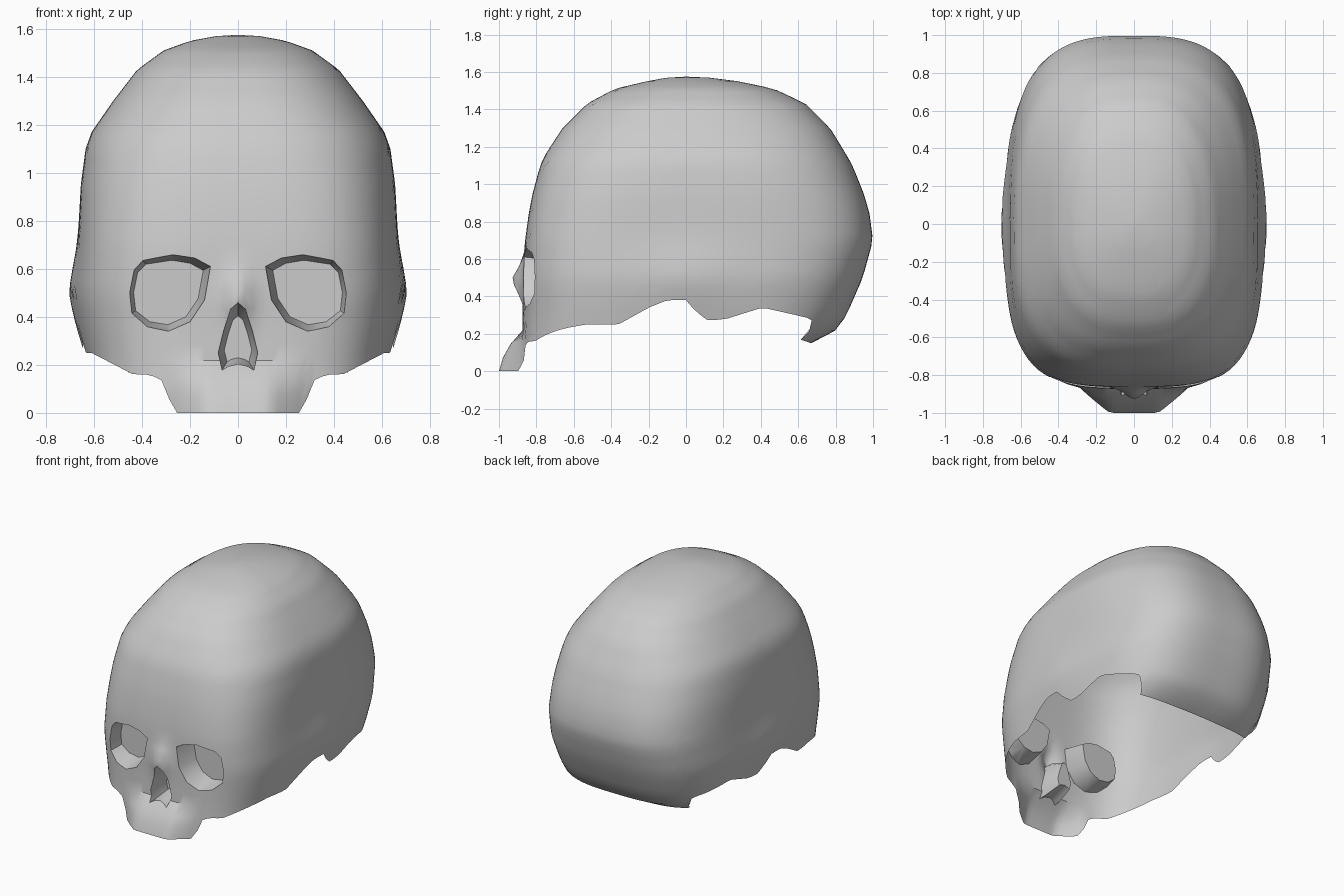
import bpy, bmesh
from math import sin, cos, pi, exp, radians

if "Cube" in bpy.data.objects:
    bpy.data.objects.remove(bpy.data.objects["Cube"])

COLS, ROWS, TOP = 144, 34, 1.575


def interp(table, v, k=1):
    """Linear lookup of column k in a table sorted by its first column."""
    if v <= table[0][0]:
        return table[0][k]
    for a, b in zip(table, table[1:]):
        if v <= b[0]:
            return a[k] + (b[k] - a[k]) * (v - a[0]) / (b[0] - a[0])
    return table[-1][k]


# Horizontal sections: height, half width, front depth, back depth
SECTIONS = [
    (0, .62, .88, .60), (.15, .63, .88, .67), (.20, .635, .875, .78),
    (.25, .64, .875, .83), (.35, .66, .87, .88), (.50, .68, .87, .945),
    (.70, .665, .86, 1.0), (.85, .66, .84, .98), (.95, .655, .82, .95),
    (1.1, .635, .78, .89), (1.17, .61, .745, .85), (1.3, .52, .66, .77),
    (1.43, .42, .53, .64), (1.51, .31, .38, .47), (1.55, .20, .21, .28),
    (1.57, .09, .10, .12), (TOP, 0, 0, 0)]
# Lower rim height, along the face (by x) and along the side (by y)
RIM_FACE = [(.285, 0), (.315, .13), (.38, .16), (.45, .16), (.62, .25)]
RIM_SIDE = [(-.55, .25), (-.36, .25), (-.2, .34), (-.1, .38), (0, .38), (.05, .32),
            (.12, .27), (.22, .28), (.4, .34), (.68, .28), (.73, .17), (.85, .15)]
JAW = [(0, .12), (.12, .085), (.2, 0)]


def section_point(a, z):
    """Rounded-box section, boxier low down, plus nose bridge, jaw and temple bulges."""
    w, f, b = (interp(SECTIONS, z, k) for k in (1, 2, 3))
    s, c = sin(a), cos(a)
    n = interp([(.7, 3.6 if c > 0 else 3.1), (1.5, 2.4)], z)
    r = (abs(s) ** n + abs(c) ** n) ** (-1 / n)
    x, y = w * r * s, -r * c * (f if c > 0 else b)
    x *= 1 + .035 * exp(-(y / .25) ** 2 - ((z - .5) / .18) ** 2)
    if c > 0:
        y -= .06 * exp(-(x / .06) ** 2 - ((z - .48) / .09) ** 2)
        y -= interp(JAW, z) * interp([(.13, 1), (.29, 0)], abs(x))
    return x, y, z


def rim_height(a):
    x, y, _ = section_point(a, .3)
    return interp(RIM_FACE, abs(x)) if y < -.55 else interp(RIM_SIDE, y)


def make_object(name, bm):
    bmesh.ops.recalc_face_normals(bm, faces=bm.faces)
    mesh = bpy.data.meshes.new(name)
    bm.to_mesh(mesh)
    bm.free()
    ob = bpy.data.objects.new(name, mesh)
    bpy.context.collection.objects.link(ob)
    return ob


# Skull shell, closed below by a temporary fan
CAP = (0, 0, .4)
bm = bmesh.new()
rows = [[] for _ in range(ROWS)]
for i in range(COLS):
    a = 2 * pi * i / COLS
    zb = rim_height(a)
    for j in range(ROWS):
        z = zb + (TOP - zb) * sin(j / ROWS * pi / 2)
        rows[j].append(bm.verts.new(section_point(a, z)))
crown, cap = bm.verts.new((0, 0, TOP)), bm.verts.new(CAP)
for i in range(COLS):
    k = (i + 1) % COLS
    for lo, hi in zip(rows, rows[1:]):
        bm.faces.new((lo[i], lo[k], hi[k], hi[i]))
    bm.faces.new((rows[-1][i], rows[-1][k], crown))
    bm.faces.new((rows[0][k], rows[0][i], cap))
skull = make_object("skull", bm)


def make_cutter(name, outline, back, taper, side=1):
    """Tapered prism with its true outline at the face surface."""
    cx = sum(p[0] for p in outline) / len(outline)
    cz = sum(p[1] for p in outline) / len(outline)
    bm = bmesh.new()
    rings = []
    for y in (-1.1, -.86, back):
        s = 1 + (taper - 1) * max(-.3, (y + .86) / (back + .86))
        rings.append([bm.verts.new((side * (cx + (x - cx) * s), y, cz + (z - cz) * s))
                      for x, z in outline])
    n = len(outline)
    for p, q in zip(rings, rings[1:]):
        for i in range(n):
            bm.faces.new((p[i], p[(i + 1) % n], q[(i + 1) % n], q[i]))
    bm.faces.new(rings[0])
    bm.faces.new(rings[-1])
    return make_object(name, bm)


# Eye sockets and nose opening
EYE = [(.115, .61), (.18, .645), (.27, .66), (.40, .64), (.44, .60), (.46, .50),
       (.45, .41), (.38, .355), (.29, .34), (.20, .38), (.14, .47)]
NOSE = [(0, .455), (.03, .43), (.06, .34), (.082, .25), (.065, .18), (.04, .195), (0, .205),
        (-.04, .195), (-.065, .18), (-.082, .25), (-.06, .34), (-.03, .43)]
cutters = [make_cutter("eye_cutter_right", EYE, -.71, .84),
           make_cutter("eye_cutter_left", EYE, -.71, .84, -1),
           make_cutter("nose_cutter", NOSE, -.73, .7)]
bpy.context.view_layer.objects.active = skull
for ob in cutters:
    ob.hide_render = True
    mod = skull.modifiers.new(ob.name, 'BOOLEAN')
    mod.operation, mod.solver, mod.object = 'DIFFERENCE', 'EXACT', ob
    bpy.ops.object.modifier_apply(modifier=mod.name)
    bpy.data.objects.remove(ob)

# Open the underside by dropping the fan
bm = bmesh.new()
bm.from_mesh(skull.data)
centre = min(bm.verts, key=lambda v: sum((p - q) ** 2 for p, q in zip(v.co, CAP)))
bmesh.ops.delete(bm, geom=[centre], context='VERTS')
bm.to_mesh(skull.data)
bm.free()

bpy.ops.object.select_all(action='DESELECT')
skull.select_set(True)
bpy.ops.object.shade_smooth_by_angle(angle=radians(35))
